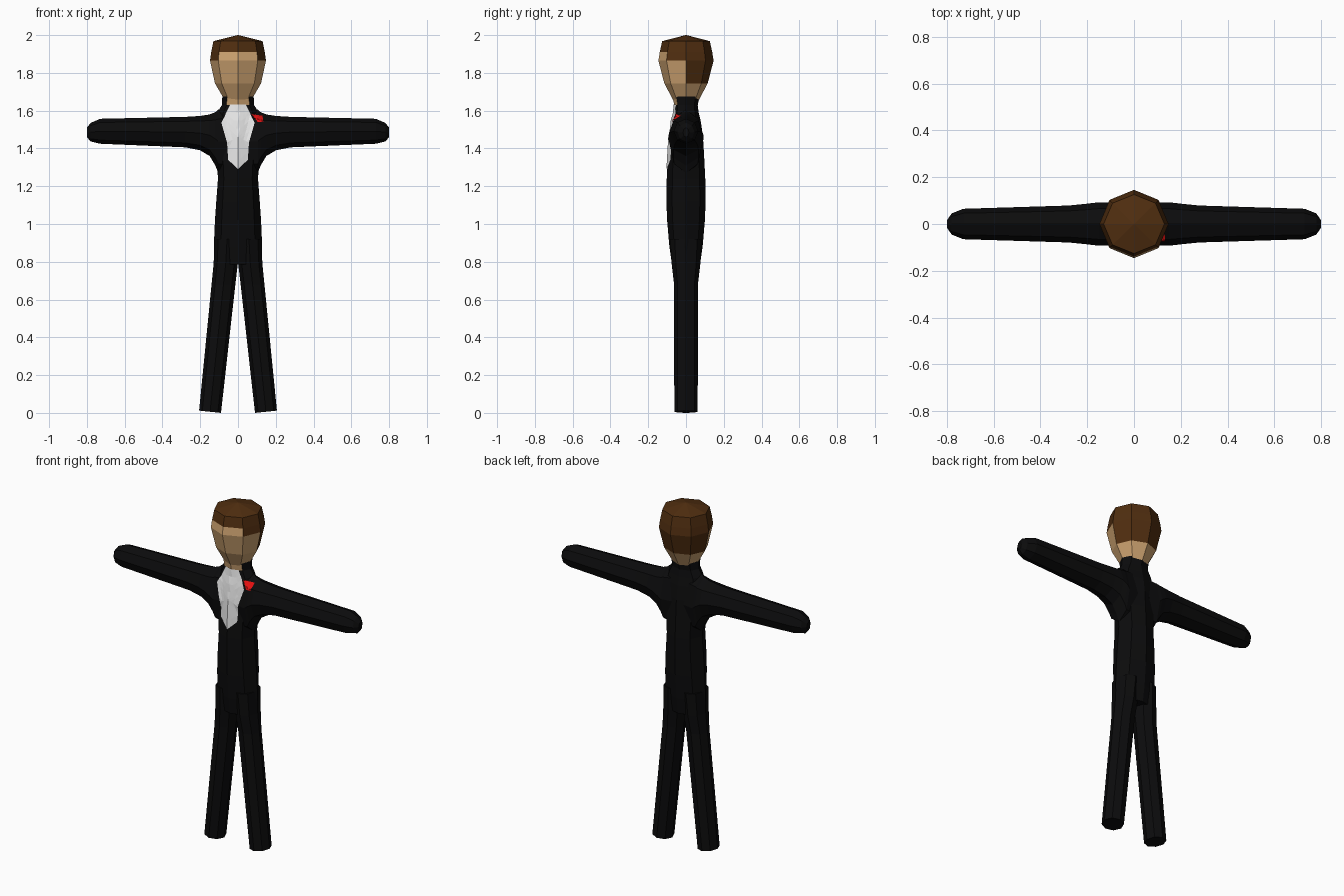
import bpy, bmesh, math
from mathutils import Vector
from mathutils.bvhtree import BVHTree

cube = bpy.data.objects.get("Cube")
if cube:
    bpy.data.objects.remove(cube, do_unlink=True)


def material(name, rgb):
    m = bpy.data.materials.new(name)
    m.use_nodes = True
    m.diffuse_color = (*rgb, 1)
    bsdf = m.node_tree.nodes["Principled BSDF"]
    bsdf.inputs["Base Color"].default_value = (*rgb, 1)
    bsdf.inputs["Roughness"].default_value = 0.9
    return m


SUIT = material("black_suit", (0.0035, 0.0035, 0.0038))
SKIN = material("skin", (0.62, 0.37, 0.165))
HAIR = material("brown_hair", (0.08, 0.027, 0.005))
SHIRT = material("white_shirt", (0.8, 0.8, 0.8))
RED = material("red_flower", (0.75, 0.005, 0.005))


def finish(name, bm, mats):
    me = bpy.data.meshes.new(name)
    bm.to_mesh(me)
    bm.free()
    ob = bpy.data.objects.new(name, me)
    bpy.context.collection.objects.link(ob)
    for m in mats:
        me.materials.append(m)
    return ob


def loft(name, rings, mats, rule=None, sides=8):
    """Skin a list of rings; each ring is (centre, axis_a, axis_b)."""
    bm = bmesh.new()
    loops = []
    for c, a, b in rings:
        loop = []
        for i in range(sides):
            t = 2 * math.pi * i / sides
            loop.append(bm.verts.new(Vector(c) + Vector(a) * math.cos(t) + Vector(b) * math.sin(t)))
        loops.append(loop)
    for lo, hi in zip(loops, loops[1:]):
        for i in range(sides):
            j = (i + 1) % sides
            bm.faces.new((lo[i], lo[j], hi[j], hi[i]))
    bm.faces.new(loops[0])
    bm.faces.new(loops[-1])
    bmesh.ops.recalc_face_normals(bm, faces=bm.faces[:])
    if rule:
        for f in bm.faces:
            f.material_index = rule(f.calc_center_median())
    return finish(name, bm, mats)


def upright(rows):
    return [((0, 0, z), (w, 0, 0), (0, d, 0)) for z, w, d in rows]


# Torso with the bare throat at the front of the collar
torso = loft("torso", upright([
    (0.785, 0.126, 0.074), (0.88, 0.128, 0.088), (1.02, 0.122, 0.100),
    (1.12, 0.115, 0.104), (1.24, 0.106, 0.102), (1.36, 0.113, 0.096),
    (1.46, 0.118, 0.090), (1.54, 0.118, 0.079), (1.59, 0.110, 0.067),
    (1.63, 0.085, 0.062), (1.675, 0.083, 0.072)]), [SUIT, SKIN],
    lambda c: int(c.z > 1.63 and c.y < -0.045 and abs(c.x) < 0.045))

# Head: hair is cut higher on the brow, lower at the back
def hair_rule(c):
    if c.y > 0:
        return int(c.z > 1.74)
    return int(c.z > (1.91 if abs(c.x) < 0.07 else 1.866))


head = loft("head", upright([
    (1.66, 0.073, 0.070), (1.745, 0.122, 0.115), (1.865, 0.148, 0.146),
    (1.91, 0.142, 0.139), (1.968, 0.130, 0.126), (2.0, 0.002, 0.002)]),
    [SKIN, HAIR], hair_rule)

# Arms flare into the shoulders: x, bottom z, top z, half depth
ARM = [(0.04, 1.26, 1.615, 0.080), (0.105, 1.27, 1.605, 0.090), (0.12, 1.31, 1.592, 0.093),
       (0.15, 1.36, 1.58, 0.093), (0.20, 1.39, 1.572, 0.087),
       (0.28, 1.406, 1.567, 0.079), (0.73, 1.425, 1.557, 0.065),
       (0.78, 1.437, 1.535, 0.045), (0.8, 1.46, 1.51, 0.016)]
# Legs lean outwards: z, centre x, half width, half depth, sole tilt
LEG = [(0.006, 0.148, 0.058, 0.062, 0.006), (0.68, 0.077, 0.063, 0.063, 0),
       (0.79, 0.065, 0.064, 0.076, 0), (0.92, 0.058, 0.066, 0.084, 0)]

solids = [torso]
for side, s in (("left", 1), ("right", -1)):
    solids.append(loft(side + "_arm", [
        ((s * x, 0, (b + t) / 2), (0, d, 0), (0, 0, (t - b) / 2))
        for x, b, t, d in ARM], [SUIT]))
    loft(side + "_leg", [
        ((s * x, 0, z), (s * w, 0, tilt), (0, d, 0))
        for z, x, w, d, tilt in LEG], [SUIT])

# Surface lookup, so plates can lie on the chest
trees = [BVHTree.FromPolygons([v.co for v in o.data.vertices],
                              [p.vertices for p in o.data.polygons]) for o in solids]


def chest_y(x, z):
    hits = [t.ray_cast(Vector((x, -1, z)), Vector((0, 1, 0)))[0] for t in trees]
    return min([h.y for h in hits if h], default=-0.06)


def plate(name, outline, mat, lift):
    bm = bmesh.new()
    n = len(outline)
    mid = (sum(p[0] for p in outline) / n, sum(p[1] for p in outline) / n)
    centre = bm.verts.new((mid[0], 0, mid[1]))
    rim = [bm.verts.new((x, 0, z)) for x, z in outline]
    for i in range(n):
        bm.faces.new((centre, rim[i], rim[(i + 1) % n]))
    bmesh.ops.subdivide_edges(bm, edges=bm.edges[:], cuts=3, use_grid_fill=True)
    for v in bm.verts:
        v.co.y = chest_y(v.co.x, v.co.z) - lift
    bm.normal_update()
    if sum(f.normal.y for f in bm.faces) > 0:
        bmesh.ops.reverse_faces(bm, faces=bm.faces[:])
    return finish(name, bm, [mat])


# Shirt front and the flower on the left lapel
half = [(0.042, 1.632), (0.088, 1.535), (0.058, 1.43), (0.052, 1.34)]
plate("shirt_front", half + [(0, 1.29)] + [(-x, z) for x, z in reversed(half)], SHIRT, 0.004)
plate("lapel_flower", [(0.072, 1.582), (0.13, 1.573), (0.134, 1.542), (0.105, 1.54)], RED, 0.006)
